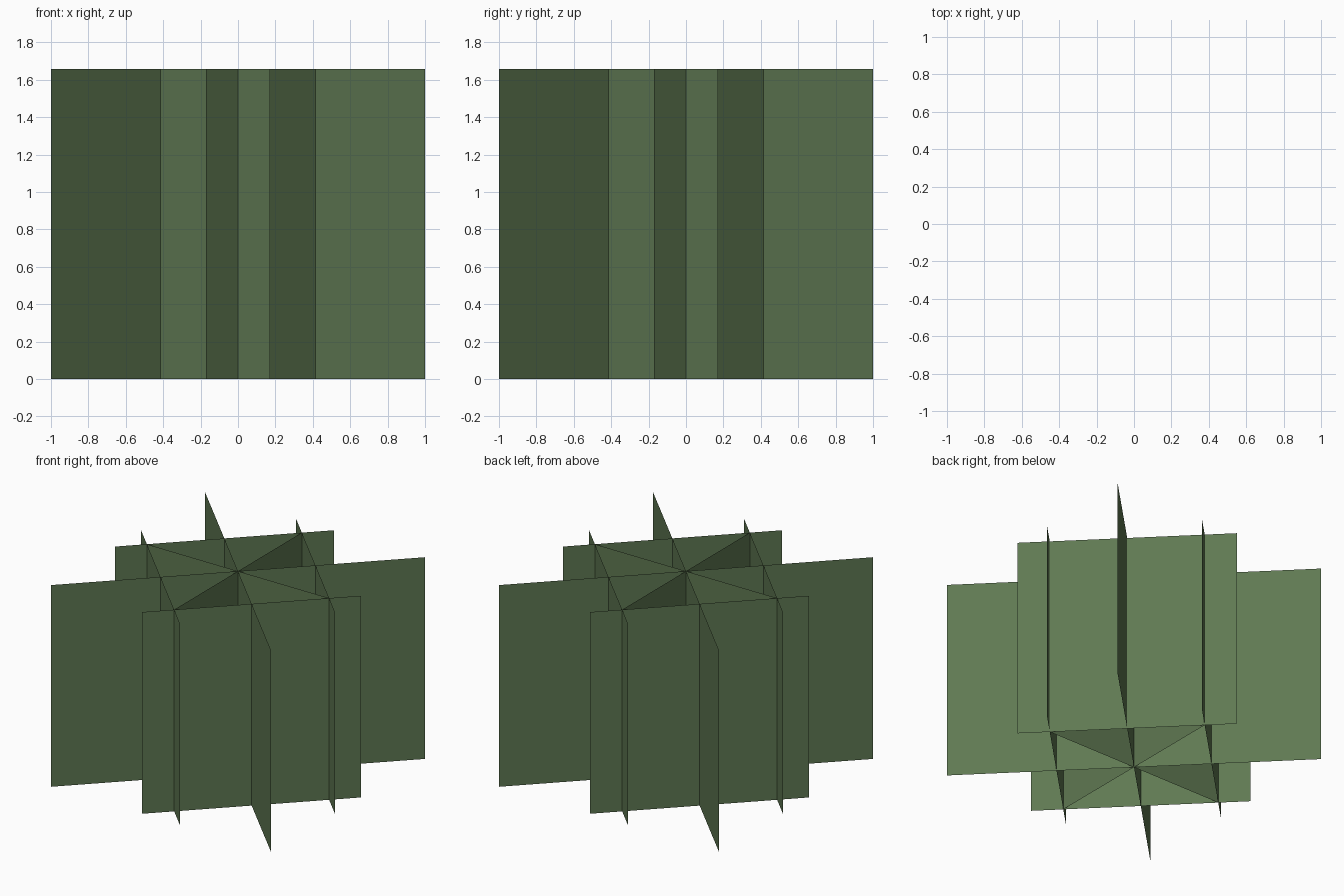
import bpy, bmesh, math

if "Cube" in bpy.data.objects:
    bpy.data.objects.remove(bpy.data.objects["Cube"])

H = 2 * (2 * math.sqrt(2) - 2)      # common height
H = 1.657
C = math.sqrt(2) - 1                # offset of the short panels, along the diagonals
S = 2 - math.sqrt(2)                # half length of the short panels
K = 2 * C                           # where short panels cross, on the axes

leaf = bpy.data.materials.new("leaf green")
leaf.diffuse_color = (0.115, 0.19, 0.085, 1)
leaf.use_nodes = True
leaf.node_tree.nodes["Principled BSDF"].inputs["Base Color"].default_value = leaf.diffuse_color


def panel(name, a, b):
    """Single upright sheet standing on the ground from a to b."""
    bm = bmesh.new()
    bm.faces.new([bm.verts.new(p) for p in
                  ((*a, 0), (*b, 0), (*b, H), (*a, H))])
    me = bpy.data.meshes.new(name)
    bm.to_mesh(me)
    bm.free()
    me.materials.append(leaf)
    ob = bpy.data.objects.new(name, me)
    bpy.context.collection.objects.link(ob)


def diag(u, v):
    """Point in the diagonal frame."""
    return (u + v, u - v)


# Long diagonal panels
panel("long_panel_a", diag(-1, 0), diag(1, 0))
panel("long_panel_b", diag(0, -1), diag(0, 1))

# Short panels parallel to the diagonals
for side, tag in ((-1, "left"), (1, "right")):
    panel("short_panel_a_" + tag, diag(-S, side * C), diag(S, side * C))
    panel("short_panel_b_" + tag, diag(side * C, -S), diag(side * C, S))

# Inner panels joining the crossings through the centre
panel("inner_panel_x", (-K, 0), (K, 0))
panel("inner_panel_y", (0, -K), (0, K))
